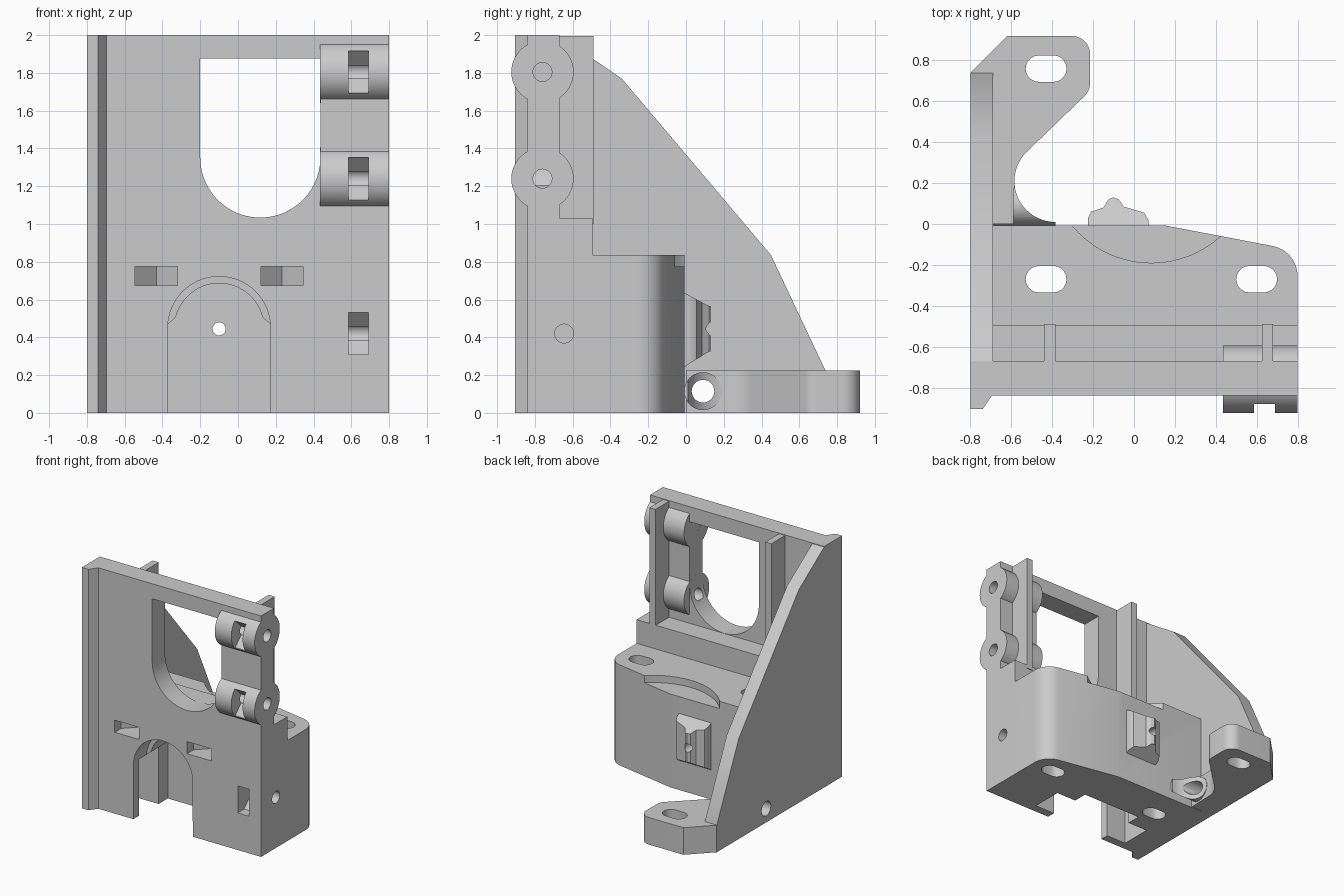
import bpy, bmesh, math

cube = bpy.data.objects.get("Cube")
if cube:
    bpy.data.objects.remove(cube)

grey = bpy.data.materials.new("light_grey_plastic")
grey.use_nodes = True
grey.diffuse_color = (0.6, 0.6, 0.6, 1)
grey.node_tree.nodes["Principled BSDF"].inputs["Base Color"].default_value = (0.6, 0.6, 0.6, 1)


def arc(cx, cy, r, start, end, steps=16):
    angles = [math.radians(start + (end - start) * i / steps) for i in range(steps + 1)]
    return [(cx + r * math.cos(a), cy + r * math.sin(a)) for a in angles]


def circle(cx, cy, r, steps=40):
    return arc(cx, cy, r, 0, 360, steps)[:-1]


def rect(u0, v0, u1, v1):
    return [(u0, v0), (u1, v0), (u1, v1), (u0, v1)]


def prism(name, axis, outline, lo, hi):
    """Extrude a 2D outline along one axis."""
    place = {"x": lambda u, v, d: (d, u, v),
             "y": lambda u, v, d: (u, d, v),
             "z": lambda u, v, d: (u, v, d)}[axis]
    bm = bmesh.new()
    bottom = [bm.verts.new(place(u, v, lo)) for u, v in outline]
    top = [bm.verts.new(place(u, v, hi)) for u, v in outline]
    bm.faces.new(bottom)
    bm.faces.new(top)
    n = len(outline)
    for i in range(n):
        j = (i + 1) % n
        bm.faces.new((bottom[i], bottom[j], top[j], top[i]))
    bmesh.ops.recalc_face_normals(bm, faces=bm.faces)
    mesh = bpy.data.meshes.new(name)
    bm.to_mesh(mesh)
    bm.free()
    obj = bpy.data.objects.new(name, mesh)
    bpy.context.collection.objects.link(obj)
    mesh.materials.append(grey)
    return obj


def combine(obj, cutters, operation="DIFFERENCE"):
    """Apply each cutter to the part."""
    bpy.context.view_layer.objects.active = obj
    for cutter in cutters:
        mod = obj.modifiers.new("cut", "BOOLEAN")
        mod.operation = operation
        mod.solver = "EXACT"
        mod.object = cutter
        bpy.ops.object.modifier_apply(modifier=mod.name)


def slot(cx, cy):
    return arc(cx + 0.035, cy, 0.065, -90, 90, 10) + arc(cx - 0.035, cy, 0.065, 90, 270, 10)


def trap(axis, centre, across, apex, front=-1.0):
    """Pointed pocket sunk from the front; axis is its long direction."""
    h = 0.112
    shoulder = apex - h
    if axis == "x":
        c = centre
        pts = [(c - h, front), (c + h, front), (c + h, shoulder), (c, apex), (c - h, shoulder)]
        return prism("trap_cutter", "z", pts, across - 0.05, across + 0.05)
    c = across
    pts = [(front, c - h), (front, c + h), (shoulder, c + h), (apex, c), (shoulder, c - h)]
    return prism("trap_cutter", "x", pts, centre - 0.052, centre + 0.052)


parts, cutters = [], []

# Front plate, side wall and front rail
plate = prism("front_plate", "y", rect(-0.8, 0, 0.8, 2), -0.84, -0.67)
wall = prism("side_wall", "x", [(-0.67, 0), (0.74, 0), (0.74, 0.22), (0.45, 0.835),
                                (-0.34, 1.77), (-0.67, 1.995)], -0.8, -0.69)
rail = prism("front_rail", "z", [(-0.8, -0.83), (-0.8, -0.905), (-0.74, -0.905),
                                 (-0.695, -0.84), (-0.695, -0.83)], 0, 2)

# Main block with one rounded rear corner, and the step above it
outline = [(-0.7, -0.67), (0.8, -0.67)] + arc(0.65, -0.255, 0.15, 0, 78, 14) + [(0.15, -0.007), (-0.7, -0.007)]
block = prism("main_block", "z", outline, 0, 0.835)
step = prism("upper_step", "x", rect(-0.675, 0.8, -0.495, 1.032), -0.7, 0.8)

# Foot with a chamfered corner and a concave inner edge
foot_outline = [(-0.8, 0), (-0.59, 0)] + arc(-0.385, 0.21, 0.2, 180, 135, 10)
foot_outline += arc(-0.305, 0.69, 0.09, -45, 0, 8) + arc(-0.305, 0.83, 0.09, 0, 90, 12)
foot_outline += [(-0.62, 0.92), (-0.8, 0.74)]
foot = prism("foot", "z", foot_outline, 0, 0.225)
tube = prism("cable_tube", "x", circle(0.09, 0.115, 0.1), -0.75, -0.385)

# Rear clamp bump with a ridged outline and sloping ends
bump_outline = [(-0.225, -0.02), (-0.225, 0.03), (-0.21, 0.06), (-0.15, 0.08), (-0.125, 0.12),
                (-0.1, 0.13), (-0.075, 0.12), (-0.05, 0.085), (0.0, 0.07),
                (0.05, 0.055), (0.07, 0.02), (0.07, -0.02)]
bump = prism("rear_bump", "z", bump_outline, 0.2, 0.7)
slope = prism("bump_slope", "x", [(-0.05, 0.66), (-0.007, 0.635), (0.122, 0.565), (0.2, 0.565),
                                  (0.2, 0.325), (0.122, 0.325), (-0.007, 0.245), (-0.05, 0.22)], -0.5, 0.5)
combine(bump, [slope], "INTERSECT")

# Upright ribs behind the plate
ribs = [prism(f"upright_rib_{i}", "x", rect(-0.68, 1.0, -0.49, 1.995), x, x + 0.055)
        for i, x in enumerate((-0.44, 0.625))]

# Rod holders with their bores and traps
holders = []
for label, z in (("lower", 1.24), ("upper", 1.805)):
    holder = prism(label + "_rod_holder", "x", circle(-0.76, z, 0.165, 56), 0.435, 0.8)
    bore = prism("bore_cutter", "x", circle(-0.76, z, 0.05), 0.4, 0.9)
    pocket = trap("z", 0.638, z, -0.76)
    combine(holder, [bore, pocket])
    combine(plate, [bore, pocket])
    holders.append(holder)
    cutters += [bore, pocket]

# Rounded window in the plate
window = prism("window_cutter", "y", [(-0.2, 1.875)] + arc(0.118, 1.352, 0.318, 180, 360, 40)
               + [(0.436, 1.875)], -1, -0.6)
combine(plate, [window])

# Arched opening and the stepped cavity behind it
arch = prism("arch_cutter", "y", [(0.173, -0.1)] + arc(-0.1, 0.45, 0.272, 0, 180, 32)
             + [(-0.372, -0.1)], -1, -0.6)
deep = prism("cavity_cutter", "y", [(0.173, -0.1), (0.173, 0.47), (0.135, 0.5)]
             + arc(-0.1, 0.45, 0.236, 15, 165, 28)
             + [(-0.335, 0.5), (-0.372, 0.47), (-0.372, -0.1)], -0.75, -0.39)
wide = prism("wide_cavity_cutter", "y", rect(-0.555, -0.1, 0.355, 0.47), -0.77, -0.51)
pin = prism("pin_cutter", "y", circle(-0.1, 0.445, 0.035, 24), -1, 0.3)
traps = [trap("x", -0.432, 0.725, -0.645), trap("x", 0.233, 0.725, -0.645),
         trap("z", 0.638, 0.42, -0.645)]
side_bore = prism("side_bore_cutter", "x", circle(-0.645, 0.42, 0.05, 32), 0.5, 0.9)
combine(plate, [arch, wide] + traps + [side_bore])
combine(block, [wide, deep, pin] + traps + [side_bore])
combine(bump, [pin])

# Mounting slots and the shallow curved recess on the block
slots = [prism("slot_cutter", "z", slot(x, y), -0.1, 1)
         for x, y in ((-0.43, -0.27), (0.6, -0.27), (-0.43, 0.76))]
recess = prism("recess_cutter", "z", circle(0.085, 0.313, 0.503, 96), 0.775, 0.9)
combine(block, slots[:2] + [recess])
combine(foot, slots[2:])

# Cable bore through the wall, foot and tube
cable = prism("cable_cutter", "x", circle(0.09, 0.115, 0.06, 32), -0.9, -0.2)
scoop = prism("scoop_cutter", "z", circle(-0.385, 0.21, 0.2, 64), -0.1, 0.4)
combine(tube, [scoop, cable])
for obj in (wall, foot):
    combine(obj, [cable])

cutters += [slope, window, arch, deep, wide, pin, side_bore, recess, cable, scoop] + traps + slots
for cutter in cutters:
    bpy.data.objects.remove(cutter)

# Smooth the curved faces and keep the edges sharp
parts = [plate, wall, rail, block, step, foot, tube, bump] + ribs + holders
bpy.ops.object.select_all(action="DESELECT")
for obj in parts:
    obj.select_set(True)
bpy.context.view_layer.objects.active = plate
bpy.ops.object.shade_smooth_by_angle(angle=math.radians(30))
